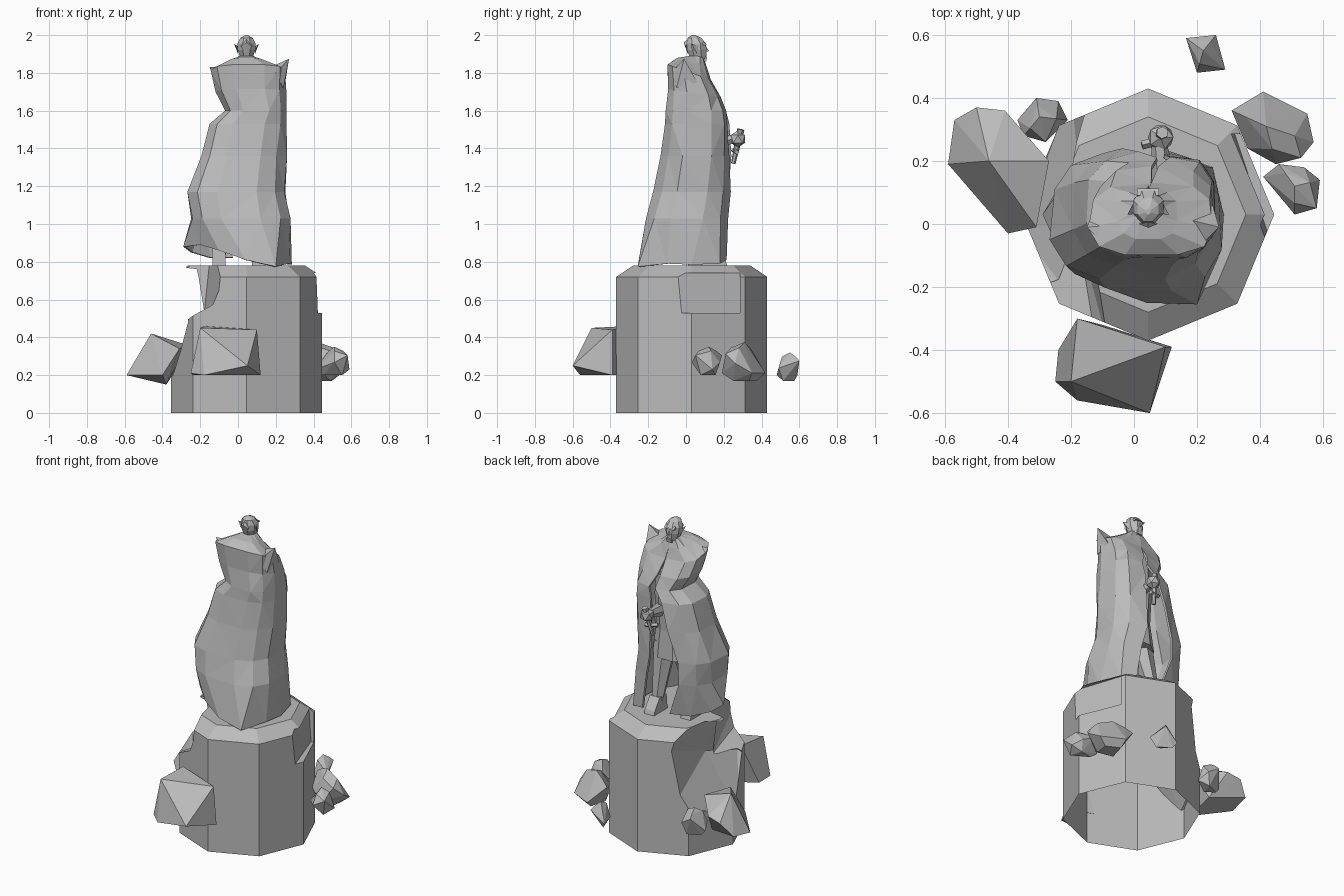
import bpy, bmesh, math, random
from mathutils import Vector

random.seed(4)
if "Cube" in bpy.data.objects:
    bpy.data.objects.remove(bpy.data.objects["Cube"], do_unlink=True)

stone = bpy.data.materials.new("grey stone")
stone.use_nodes = True
grey = (0.5, 0.5, 0.5, 1)
stone.diffuse_color = grey
stone.node_tree.nodes["Principled BSDF"].inputs["Base Color"].default_value = grey


def finish(name, bm):
    """Turn a bmesh into a flat shaded stone object."""
    bmesh.ops.recalc_face_normals(bm, faces=bm.faces)
    mesh = bpy.data.meshes.new(name)
    bm.to_mesh(mesh)
    bm.free()
    mesh.materials.append(stone)
    obj = bpy.data.objects.new(name, mesh)
    bpy.context.collection.objects.link(obj)
    return obj


def hull(name, points):
    """Convex chunk around a handful of points."""
    bm = bmesh.new()
    for p in points:
        bm.verts.new(p)
    result = bmesh.ops.convex_hull(bm, input=bm.verts)
    loose = {v for v in result["geom_interior"] + result["geom_unused"]
             if isinstance(v, bmesh.types.BMVert)}
    bmesh.ops.delete(bm, geom=list(loose), context="VERTS")
    return finish(name, bm)


def loft(name, rings, solid=True):
    """Skin a stack of equally long point rings; a sheet if not solid."""
    bm = bmesh.new()
    rows = [[bm.verts.new(p) for p in ring] for ring in rings]
    count = len(rows[0])
    for low, high in zip(rows, rows[1:]):
        for i in range(count if solid else count - 1):
            j = (i + 1) % count
            bm.faces.new((low[i], low[j], high[j], high[i]))
    if solid:
        bm.faces.new(rows[0])
        bm.faces.new(rows[-1])
    else:
        bmesh.ops.triangulate(bm, faces=bm.faces)
    return finish(name, bm)


def circle(x, y, z, rx, ry, count, turn=0.0):
    angles = [turn + math.tau * i / count for i in range(count)]
    return [(x + rx * math.cos(a), y + ry * math.sin(a), z) for a in angles]


def limb(name, a, b, ra, rb, sides=6):
    """Tapered prism between two points."""
    a, b = Vector(a), Vector(b)
    turn = (b - a).to_track_quat("Z", "Y")
    rings = [[p + turn @ Vector(q) for q in circle(0, 0, 0, r, r, sides)]
             for p, r in ((a, ra), (b, rb))]
    return loft(name, rings)


def carve(obj, cutter):
    mod = obj.modifiers.new("carve", "BOOLEAN")
    mod.operation = "DIFFERENCE"
    mod.solver = "EXACT"
    mod.object = cutter
    bpy.context.view_layer.objects.active = obj
    bpy.ops.object.modifier_apply(modifier=mod.name)
    bpy.data.objects.remove(cutter, do_unlink=True)


# Pedestal: chamfered octagon with broken corners
PX, PY = 0.045, 0.03
pedestal = loft("pedestal", [circle(PX, PY, z, r, r, 8)
                             for z, r in ((0, 0.4), (0.72, 0.4), (0.78, 0.31))])
carve(pedestal, hull("front_break", [
    (-0.05, -0.5, 0.9), (-0.6, -0.5, 0.9), (-0.6, 0.02, 0.9), (-0.14, -0.02, 0.9),
    (-0.05, -0.5, 0.73), (-0.1, -0.5, 0.61), (-0.6, -0.5, 0.36),
    (-0.6, 0.05, 0.4), (-0.18, -0.02, 0.52)]))
carve(pedestal, hull("side_break", [
    (-0.7, -0.4, 0.2), (-0.7, 0.45, 0.2), (-0.36, -0.02, 0.18), (-0.34, 0.2, 0.25),
    (-0.24, -0.18, 0.5), (-0.16, 0.03, 0.55), (-0.19, 0.25, 0.58),
    (-0.22, -0.02, 0.76), (-0.2, 0.24, 0.8), (-0.7, 0, 0.8),
    (-0.14, 0.4, 0.68), (-0.2, 0.42, 0.34), (-0.17, 0.4, 0.8), (-0.7, 0.45, 0.8)]))
chip = ((0.435, -0.06), (0.42, 0.03), (0.32, 0.285), (0.6, 0.3), (0.6, -0.06))
carve(pedestal, hull("edge_chip", [(x - (z - 0.53) / 14, y, z) for z in (0.53, 0.74) for x, y in chip]))
# the underside is open
bm = bmesh.new()
bm.from_mesh(pedestal.data)
base = [f for f in bm.faces if f.calc_center_median().z < 0.01]
bmesh.ops.delete(bm, geom=base, context="FACES")
bm.to_mesh(pedestal.data)
bm.free()


# Floating rubble: outline round the middle, plus smaller upper and lower rims
def rock(name, low, high, peak, outline):
    mid = Vector(peak)
    tall = high - low
    points = [(*mid, high)]
    for i, p in enumerate(outline):
        p = Vector(p)
        points.append((*p, low + tall * (0.2, 0.7, 0.45)[i % 3]))
        points.append((*mid.lerp(p, 0.6), (low, low + tall * 0.85)[i % 2]))
    return hull(name, points)


hull("front_rubble", [
    (-0.18, -0.3, 0.46), (0.1, -0.39, 0.44), (0.12, -0.39, 0.2), (0.05, -0.6, 0.25),
    (-0.18, -0.56, 0.2), (-0.25, -0.5, 0.21), (-0.24, -0.4, 0.2),
    (-0.2, -0.5, 0.45), (-0.1, -0.32, 0.2)])
hull("right_rubble", [
    (-0.59, 0.19, 0.2), (-0.57, 0.33, 0.22), (-0.5, 0.37, 0.3), (-0.41, 0.36, 0.32),
    (-0.46, 0.2, 0.42), (-0.27, 0.2, 0.36), (-0.31, -0.01, 0.34), (-0.4, -0.03, 0.2),
    (-0.38, 0.05, 0.15), (-0.36, 0.25, 0.18)])
rock("right_small_rubble", 0.17, 0.34, (-0.3, 0.34),
     [(-0.37, 0.33), (-0.31, 0.4), (-0.24, 0.39), (-0.21, 0.33), (-0.28, 0.26), (-0.35, 0.28)])
rock("left_rubble", 0.17, 0.375, (0.42, 0.31),
     [(0.41, 0.42), (0.31, 0.36), (0.36, 0.24), (0.45, 0.19), (0.53, 0.21),
      (0.57, 0.26), (0.55, 0.35)])
rock("left_small_rubble", 0.2, 0.35, (0.51, 0.12),
     [(0.41, 0.15), (0.46, 0.19), (0.54, 0.18), (0.59, 0.14), (0.58, 0.05), (0.51, 0.03)])
rock("back_rubble", 0.17, 0.32, (0.22, 0.55),
     [(0.165, 0.59), (0.26, 0.6), (0.29, 0.49), (0.2, 0.48)])


# Cloak: open sheet lofted round the body, parted at +y
def drape(z, x0, x1, y0, y1, gap, tilt, wobble, count=12):
    ring = []
    for i in range(count):
        a = math.radians(90 + gap + (360 - 2 * gap) * i / (count - 1))
        c, s = math.cos(a), math.sin(a)
        x = (x0 + x1) / 2 + (x1 - x0) / 2 * math.copysign(abs(c) ** 0.7, c)
        y = (y0 + y1) / 2 + (y1 - y0) / 2 * math.copysign(abs(s) ** 0.7, s)
        pull = 1 + random.uniform(-wobble, wobble)
        ring.append((x * pull, y * pull, z + tilt * y))
    return ring


hem = [(-0.03, 0.21, 0.82), (-0.15, 0.17, 0.82), (-0.25, 0.1, 0.85), (-0.29, 0.03, 0.88),
       (-0.2, -0.1, 0.89), (-0.1, -0.19, 0.86), (0.04, -0.25, 0.81), (0.2, -0.255, 0.775),
       (0.27, -0.1, 0.79), (0.285, 0.03, 0.785), (0.25, 0.18, 0.79), (0.16, 0.215, 0.81)]
cloak = loft("cloak", [hem] + [drape(*row) for row in (
    (1.03, -0.255, 0.28, -0.21, 0.235, 18, 0, 0.04),
    (1.17, -0.265, 0.255, -0.175, 0.235, 14, 0, 0.04),
    (1.36, -0.195, 0.255, -0.14, 0.235, 10, 0, 0.04),
    (1.53, -0.15, 0.265, -0.115, 0.225, 6, 0, 0.03),
    (1.6, -0.07, 0.26, -0.11, 0.215, 3, 0, 0.02),
    (1.7, -0.12, 0.255, -0.1, 0.185, 1, -0.15, 0.02),
    (1.81, -0.145, 0.255, -0.1, 0.13, 0, -0.35, 0.02),
    (1.865, -0.05, 0.14, -0.05, 0.11, 0, -0.3, 0),
    (1.89, 0.01, 0.08, 0.02, 0.09, 0, 0, 0))], solid=False)
thick = cloak.modifiers.new("thickness", "SOLIDIFY")
thick.thickness = 0.012
thick.offset = -1

# Pointed collar tips
hull("left_collar_tip", [(0.27, -0.01, 1.875), (0.2, -0.08, 1.8), (0.25, 0.06, 1.75),
                         (0.24, -0.05, 1.72), (0.15, 0.02, 1.82)])
hull("right_collar_tip", [(-0.15, -0.01, 1.83), (-0.08, -0.08, 1.83), (-0.12, 0.06, 1.74),
                          (-0.1, 0, 1.7), (-0.03, 0, 1.84)])

# Body, legs and boots under the cloak
loft("torso", [circle(0.05, 0.05, z, rx, ry, 8, 0.4) for z, rx, ry in (
    (1.12, 0.14, 0.1), (1.3, 0.11, 0.09), (1.5, 0.12, 0.1), (1.74, 0.11, 0.08), (1.88, 0.035, 0.035))])
for side, hip, foot in (("left", (0.1, 0.06, 1.2), (0.11, 0.13, 0.84)),
                        ("right", (0, 0.04, 1.2), (-0.1, 0.06, 0.84))):
    limb(side + "_leg", foot, hip, 0.035, 0.075)
    x, y, z = foot
    hull(side + "_boot", [(x + dx, y + dy, 0.775 + dz) for dx in (-0.035, 0.035)
                          for dy, dz in ((-0.05, 0), (-0.04, 0.1), (0.03, 0.1), (0.09, 0), (0.08, 0.03))])

# Hand gripping a short hilt in front
limb("forearm", (0.1, 0.1, 1.42), (0.08, 0.25, 1.45), 0.045, 0.025)
bm = bmesh.new()
bmesh.ops.create_icosphere(bm, subdivisions=1, radius=0.045)
bmesh.ops.translate(bm, verts=bm.verts, vec=(0.085, 0.275, 1.45))
finish("hand", bm)
limb("hilt", (0.06, 0.25, 1.32), (0.09, 0.29, 1.5), 0.012, 0.02)
limb("hilt_guard", (0.025, 0.25, 1.39), (0.1, 0.27, 1.38), 0.014, 0.014, 4)

# Head with brow, nose, chin, ears and hair
HX = 0.045
loft("head", [circle(HX, y, z, rx, ry, 8, math.pi / 8) for z, rx, ry, y in (
    (1.84, 0.03, 0.03, 0.05), (1.875, 0.034, 0.045, 0.065), (1.92, 0.05, 0.056, 0.057),
    (1.955, 0.052, 0.056, 0.054), (1.985, 0.036, 0.04, 0.045), (2.0, 0.008, 0.01, 0.04))])
hull("nose", [(HX, 0.122, 1.915), (HX - 0.012, 0.1, 1.91), (HX + 0.012, 0.1, 1.91), (HX, 0.1, 1.95)])
hull("brow", [(HX + x, y, z) for x in (-0.035, 0.035)
              for y, z in ((0.085, 1.945), (0.112, 1.95), (0.09, 1.965))])
hull("chin", [(HX + x, y, z) for x in (-0.018, 0.018)
              for y, z in ((0.07, 1.855), (0.108, 1.862), (0.112, 1.885), (0.08, 1.9))])
for side, s in (("left", 1), ("right", -1)):
    hull(side + "_ear", [(HX + s * 0.045, 0.06, 1.9), (HX + s * 0.045, 0.07, 1.94),
                         (HX + s * 0.05, 0.03, 1.93), (HX + s * 0.066, 0.03, 1.955)])
hull("hair_knot", [(HX - 0.03, 0, 1.94), (HX + 0.03, 0, 1.94), (HX, -0.012, 1.96),
                   (HX, 0.02, 1.99), (HX, 0.01, 1.9)])
